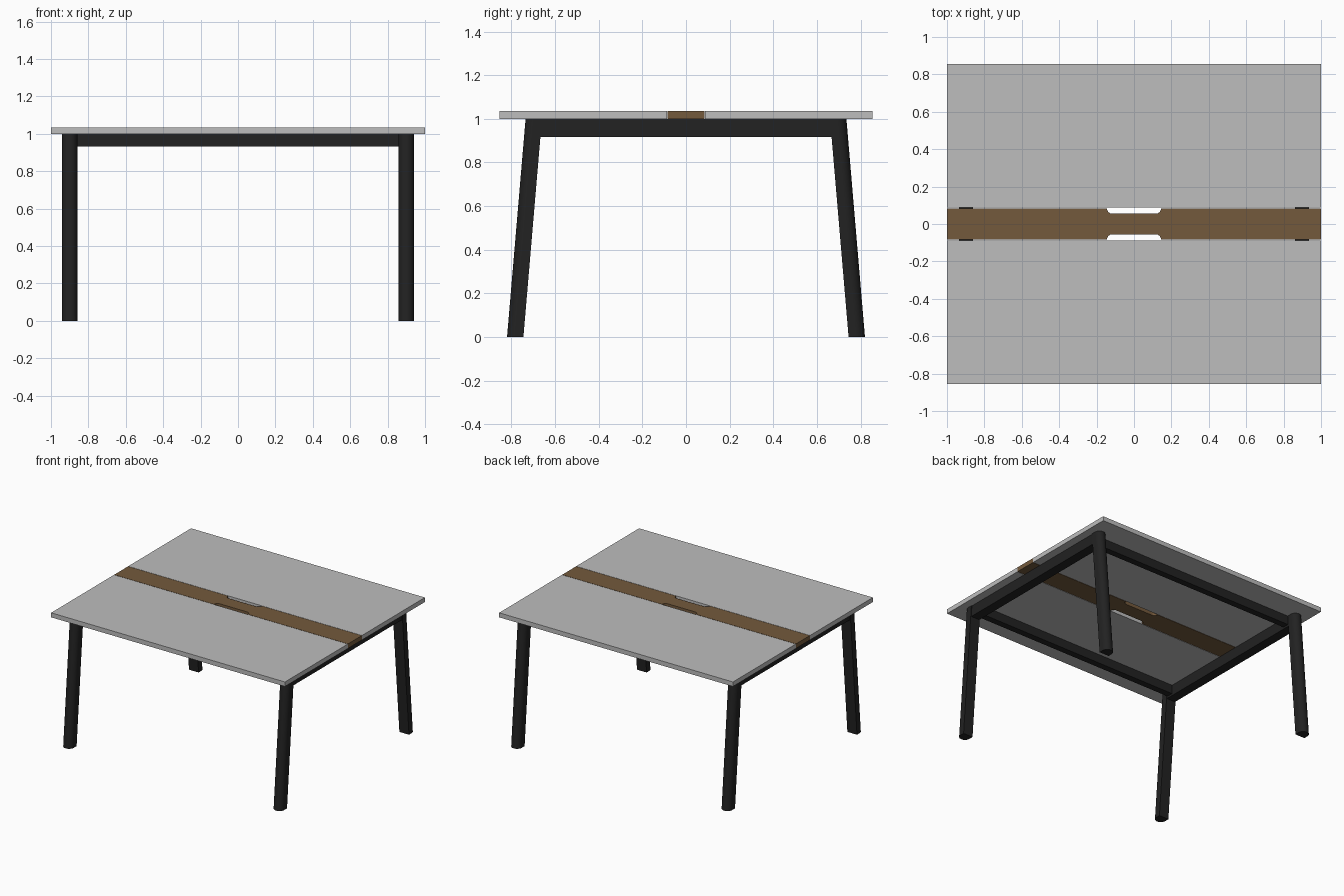
import bpy, bmesh, math
from mathutils import Vector

if "Cube" in bpy.data.objects:
    bpy.data.objects.remove(bpy.data.objects["Cube"])


def material(name, rgb):
    m = bpy.data.materials.new(name)
    m.diffuse_color = (*rgb, 1)
    m.use_nodes = True
    m.node_tree.nodes["Principled BSDF"].inputs["Base Color"].default_value = m.diffuse_color
    return m


GREY = material("light grey", (0.51, 0.51, 0.51))
WOOD = material("brown wood", (0.175, 0.102, 0.046))
BLACK = material("black metal", (0.016, 0.016, 0.016))


def prism(name, outline, z0, z1, mat, shift=(0, 0), smooth=False):
    """Extrude an xy outline from z0 to z1, shearing the top by shift."""
    bm = bmesh.new()
    face = bm.faces.new([bm.verts.new((x, y, z0)) for x, y in outline])
    top = bmesh.ops.extrude_face_region(bm, geom=[face])["geom"]
    verts = [g for g in top if isinstance(g, bmesh.types.BMVert)]
    bmesh.ops.translate(bm, verts=verts, vec=Vector((*shift, z1 - z0)))
    bmesh.ops.recalc_face_normals(bm, faces=bm.faces)
    me = bpy.data.meshes.new(name)
    bm.to_mesh(me)
    bm.free()
    me.materials.append(mat)
    ob = bpy.data.objects.new(name, me)
    bpy.context.collection.objects.link(ob)
    if smooth:
        bpy.ops.object.select_all(action='DESELECT')
        ob.select_set(True)
        bpy.context.view_layer.objects.active = ob
        bpy.ops.object.shade_smooth_by_angle(angle=math.radians(30))
    return ob


def rect(x0, x1, y0, y1):
    return [(x0, y0), (x1, y0), (x1, y1), (x0, y1)]


TOP0, TOP1 = 1.0, 1.035

# Two worktop panels
prism("front_worktop", rect(-1, 1, -0.855, -0.087), TOP0, TOP1, GREY)
prism("back_worktop", rect(-1, 1, 0.087, 0.855), TOP0, TOP1, GREY)

# Centre strip with a round-cornered cable notch on each long side
E, D, N, R = 0.084, 0.055, 0.145, 0.029
arc = [math.radians(a) for a in range(0, 91, 15)]
right = [(N - R + R * math.cos(a), D + R - R * math.sin(a)) for a in arc]
left = [(-x, y) for x, y in reversed(right)]
edge = [(1, E)] + right + left + [(-1, E)]
strip = edge + [(-x, -y) for x, y in edge]
prism("centre_strip", strip, TOP0, TOP1, WOOD)

# Splayed legs: flat on the inside, half round on the outside
half = [(0.041 * math.cos(math.pi * i / 24), 0.034 + 0.041 * math.sin(math.pi * i / 24))
        for i in range(25)]
d_shape = [(-0.041, 0), (0.041, 0)] + half
for sx, side in ((-1, "left"), (1, "right")):
    for sy, end in ((-1, "front"), (1, "back")):
        outline = [(sx * 0.9 + x, sy * (0.745 + y)) for x, y in d_shape]
        prism(f"{end}_{side}_leg", outline, 0, TOP0, BLACK, (0, -sy * 0.085), True)
    # Side rail joining the two legs
    x0, x1 = sorted((sx * 0.862, sx * 0.936))
    prism(f"{side}_side_rail", rect(x0, x1, -0.69, 0.69), 0.917, TOP0, BLACK)

# Long rails
for sy, end in ((-1, "front"), (1, "back")):
    y0, y1 = sorted((sy * 0.61, sy * 0.66))
    prism(f"{end}_long_rail", rect(-0.87, 0.87, y0, y1), 0.932, TOP0, BLACK)
